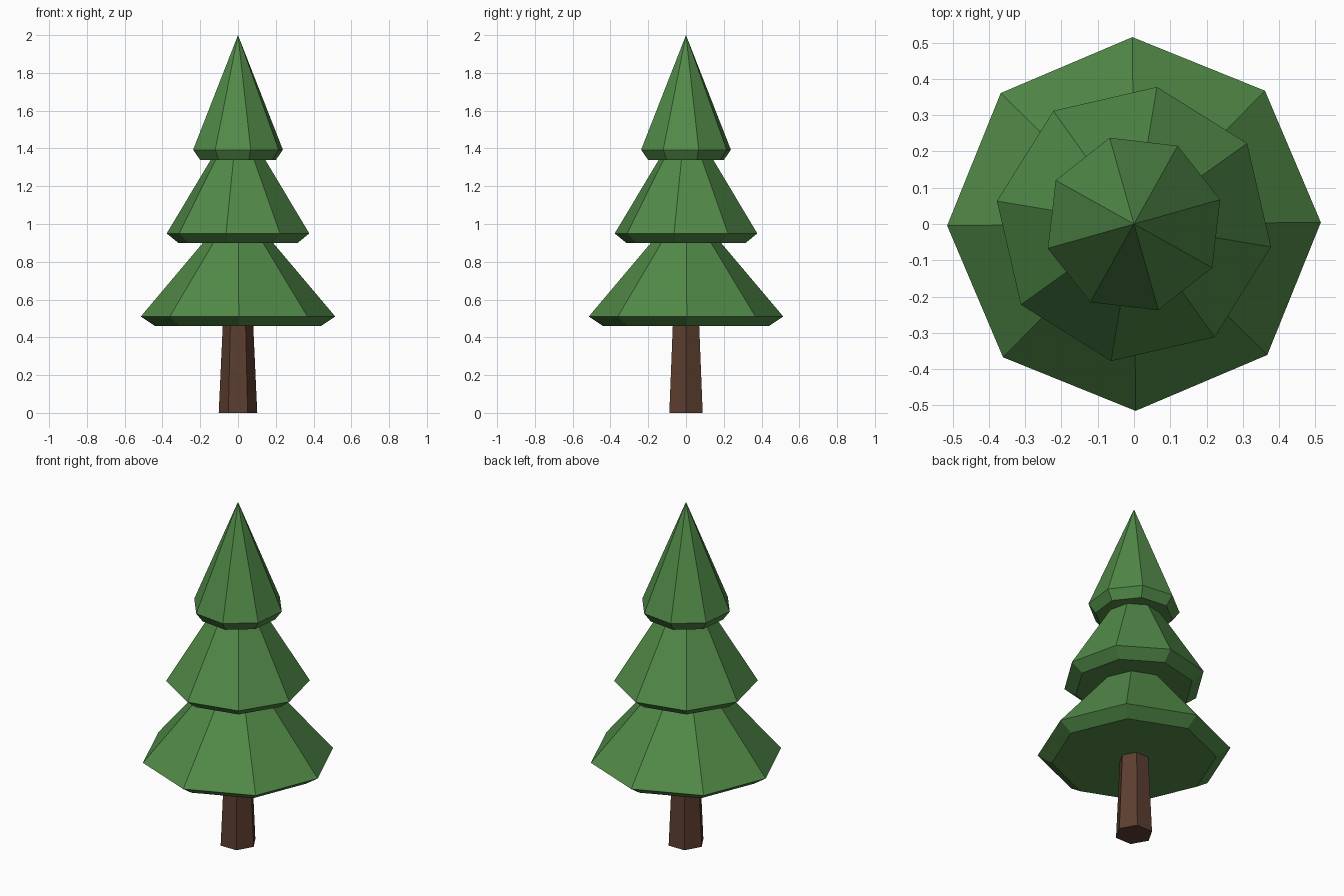
import bpy
import bmesh
from math import cos, sin, radians, tau

cube = bpy.data.objects.get("Cube")
if cube:
    bpy.data.objects.remove(cube, do_unlink=True)


def make_material(name, rgb):
    mat = bpy.data.materials.new(name)
    mat.use_nodes = True
    color = (*rgb, 1.0)
    mat.diffuse_color = color
    mat.node_tree.nodes["Principled BSDF"].inputs["Base Color"].default_value = color
    return mat


def make_spindle(name, profile, sides, turn, mat):
    """Flat-sided solid from (radius, height) rings; radius 0 closes to a point."""
    bm = bmesh.new()
    rings = []
    for radius, z in profile:
        count = sides if radius > 0 else 1
        angles = [radians(turn) + tau * i / sides for i in range(count)]
        rings.append([bm.verts.new((radius * cos(a), radius * sin(a), z)) for a in angles])
    bm.faces.new(rings[0][::-1])
    for low, high in zip(rings, rings[1:]):
        for i in range(sides):
            j = (i + 1) % sides
            if len(high) == 1:
                bm.faces.new((low[i], low[j], high[0]))
            else:
                bm.faces.new((low[i], low[j], high[j], high[i]))
    if len(rings[-1]) > 1:
        bm.faces.new(rings[-1])
    mesh = bpy.data.meshes.new(name)
    bm.to_mesh(mesh)
    bm.free()
    mesh.materials.append(mat)
    obj = bpy.data.objects.new(name, mesh)
    bpy.context.collection.objects.link(obj)
    return obj


bark = make_material("bark_brown", (0.107, 0.048, 0.030))
needles = make_material("needle_green", (0.084, 0.255, 0.065))

# Tapered hexagonal trunk
make_spindle("trunk", [(0.102, 0), (0.079, 0.5)], 6, 0, bark)

# Foliage tiers: undercut rim, then a cone; each one is turned differently
tiers = [
    ("lower_foliage", 0.44, 0.46, 0.515, 0.51, 1.12, 0.5),
    ("middle_foliage", 0.32, 0.90, 0.383, 0.95, 1.58, -9.5),
    ("upper_foliage", 0.209, 1.34, 0.247, 1.393, 2.0, 15.8),
]
for name, base_r, base_z, rim_r, rim_z, tip_z, turn in tiers:
    make_spindle(name, [(base_r, base_z), (rim_r, rim_z), (0, tip_z)], 8, turn, needles)
